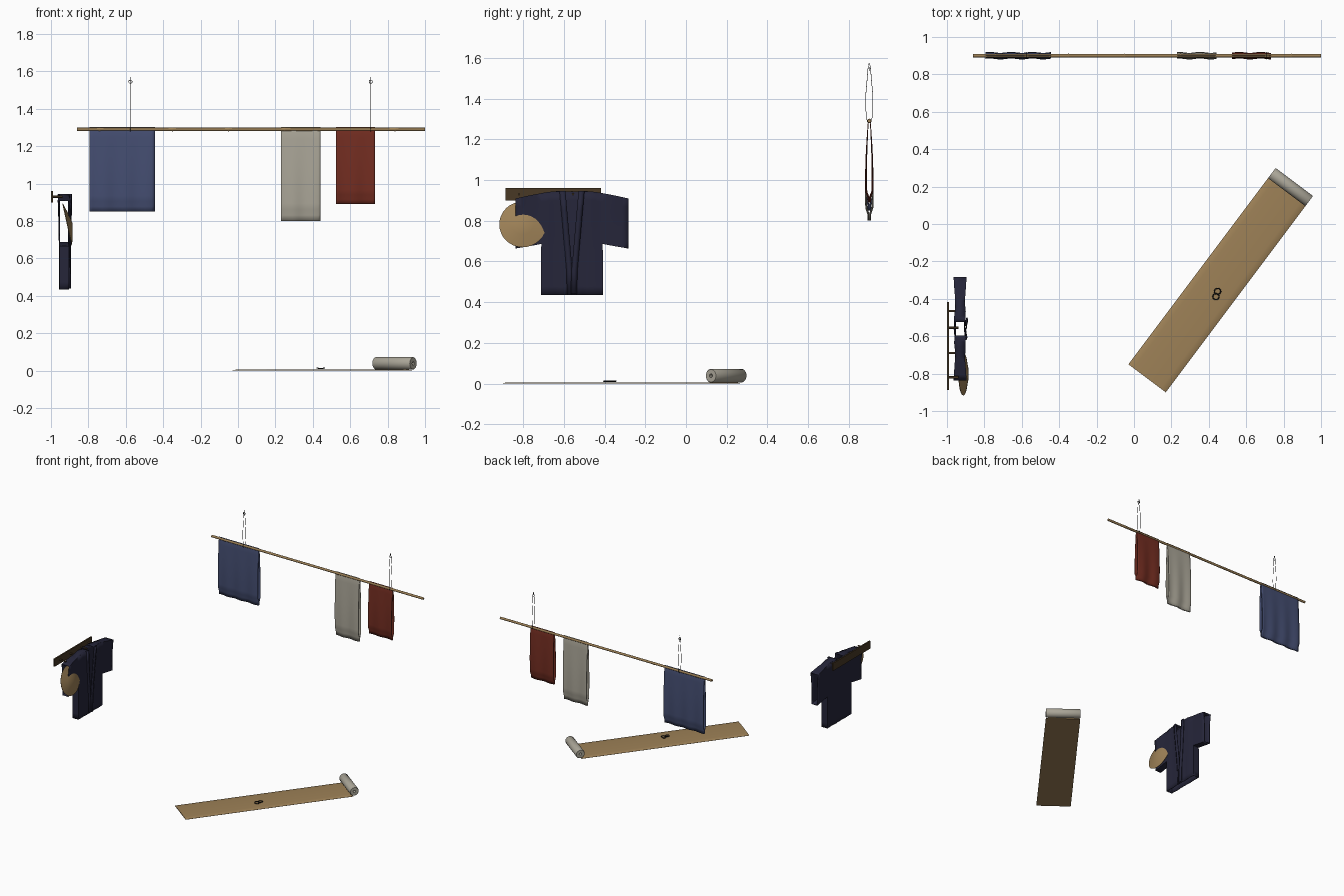
import bpy, bmesh, math
from mathutils import Vector

if "Cube" in bpy.data.objects:
    bpy.data.objects.remove(bpy.data.objects["Cube"])


def material(name, rgb):
    m = bpy.data.materials.new(name)
    m.diffuse_color = (*rgb, 1)
    m.use_nodes = True
    m.node_tree.nodes["Principled BSDF"].inputs["Base Color"].default_value = m.diffuse_color
    return m


TAN = material("straw_tan", (0.34, 0.22, 0.095))
BROWN = material("dark_wood", (0.065, 0.04, 0.018))
GREY = material("undyed_linen", (0.40, 0.376, 0.31))
BLUE = material("indigo_cloth", (0.058, 0.075, 0.165))
RED = material("madder_red", (0.17, 0.026, 0.015))
NAVY = material("deep_navy", (0.019, 0.019, 0.042))
BLACK = material("black_cord", (0.008, 0.008, 0.008))


def from_bm(name, bm, mat, smooth=True, solid=0):
    bmesh.ops.remove_doubles(bm, verts=bm.verts, dist=0.0003)
    bmesh.ops.recalc_face_normals(bm, faces=bm.faces)
    me = bpy.data.meshes.new(name)
    bm.to_mesh(me)
    bm.free()
    me.materials.append(mat)
    ob = bpy.data.objects.new(name, me)
    bpy.context.collection.objects.link(ob)
    if solid:
        mod = ob.modifiers.new("thickness", "SOLIDIFY")
        mod.thickness = solid
        mod.offset = 0
    if smooth:
        bpy.ops.object.select_all(action="DESELECT")
        ob.select_set(True)
        bpy.context.view_layer.objects.active = ob
        bpy.ops.object.shade_smooth_by_angle(angle=math.radians(40))
    return ob


def sheet(bm, rows):
    """Quad sheet through rows of points."""
    grid = [[bm.verts.new(p) for p in r] for r in rows]
    for a, b in zip(grid, grid[1:]):
        for i in range(len(a) - 1):
            bm.faces.new((a[i], a[i + 1], b[i + 1], b[i]))


def lathe(name, profile, start, axis, mat, n=16):
    """Revolve (radius, distance) points round an axis."""
    q = Vector(axis).to_track_quat("Z", "Y")
    rows = [[Vector(start) + q @ Vector((r * math.cos(2 * math.pi * i / n),
             r * math.sin(2 * math.pi * i / n), h)) for i in range(n + 1)] for r, h in profile]
    bm = bmesh.new()
    sheet(bm, rows)
    return from_bm(name, bm, mat)


def box(name, lo, hi, mat):
    bm = bmesh.new()
    bmesh.ops.create_cube(bm, size=1)
    for v in bm.verts:
        v.co = [hi[i] if v.co[i] > 0 else lo[i] for i in range(3)]
    return from_bm(name, bm, mat, False)


def cord(name, pts, radius, mat):
    """Closed thin loop."""
    cu = bpy.data.curves.new(name, "CURVE")
    cu.dimensions = "3D"
    cu.bevel_depth = radius
    cu.bevel_resolution = 1
    sp = cu.splines.new("POLY")
    sp.points.add(len(pts) - 1)
    for p, c in zip(sp.points, pts):
        p.co = (*c, 1)
    sp.use_cyclic_u = True
    cu.materials.append(mat)
    ob = bpy.data.objects.new(name, cu)
    bpy.context.collection.objects.link(ob)


# bamboo rod with slight nodes
RY, RZ = 0.9, 1.29
prof = [(0, 0), (0.009, 0)]
for x in (0.12, 0.51, 0.81, 1.11, 1.70):
    prof += [(0.009, x - 0.006), (0.0108, x), (0.009, x + 0.006)]
prof += [(0.009, 1.86), (0, 1.86)]
lathe("bamboo_rod", prof, (-0.86, RY, RZ), (1, 0, 0), TAN)


# cloths folded over the rod
def cloth(name, x0, x1, bottom, mat, phase):
    top, rows, nx = 1.302, [], 20
    n = 16
    for k in range(-n, n + 1):
        t = abs(k) / n
        gap = (0.004 + 0.012 * math.sin(math.pi * min(t * 0.75, 0.9))) if t < 0.93 else 0.004
        side = 0 if k == 0 else math.copysign(1, k)
        row = []
        for i in range(nx + 1):
            x = x0 + (x1 - x0) * i / nx
            wave = 0.004 * t * math.sin(x * 55 + phase)
            row.append((x, RY + side * gap + wave, top - (top - bottom) * t))
        rows.append(row)
    bm = bmesh.new()
    sheet(bm, rows)
    from_bm(name, bm, mat, True, 0.003)


cloth("blue_cloth", -0.795, -0.445, 0.85, BLUE, 0)
cloth("linen_cloth", 0.23, 0.44, 0.80, GREY, 1)
cloth("red_cloth", 0.525, 0.732, 0.89, RED, 2)

# hanging cords with a small knot ring
for tag, x in (("left", -0.575), ("right", 0.71)):
    half = [(0.004, 1.275), (0.013, 1.30), (0.018, 1.36), (0.017, 1.42),
            (0.011, 1.49), (0.006, 1.55), (0.002, 1.57)]
    pts = [(x, RY + y, z) for y, z in half] + [(x, RY - y, z) for y, z in reversed(half)]
    cord(tag + "_hanging_cord", pts, 0.0015, BLACK)
    cord(tag + "_cord_ring", [(x + 0.009 * math.cos(a * math.pi / 6), RY,
         1.545 + 0.009 * math.sin(a * math.pi / 6)) for a in range(12)], 0.0018, BLACK)

# long mat on the floor
along, across = Vector((0.6, 0.8, 0)), Vector((0.8, -0.6, 0))
start = Vector((0.07, -0.825, 0))
section = [(-0.125, 0.001), (-0.122, 0.003), (-0.09, 0.006), (0.09, 0.006), (0.122, 0.003), (0.125, 0.001)]
bm = bmesh.new()
loop = section + [(0.125, 0), (-0.125, 0), section[0]]
sheet(bm, [[start + along * d + across * w + Vector((0, 0, z)) for w, z in loop]
           for d in (0, 0.4, 0.8, 1.27)])
bmesh.ops.remove_doubles(bm, verts=bm.verts, dist=0.0003)
bmesh.ops.holes_fill(bm, edges=bm.edges)
from_bm("floor_mat", bm, TAN)

# rolled cloth at the end of the mat
centre = start + along * 1.278 + Vector((0, 0, 0.039))
lathe("cloth_roll", [(0.009, 0.01), (0.009, 0), (0.031, 0), (0.034, 0.004), (0.034, 0.246),
      (0.031, 0.25), (0.009, 0.25), (0.009, 0.24), (0.009, 0.01)],
      centre - across * 0.125, across, GREY, 24)

# two cord rings lying on the mat
for tag, cx, cy, tilt in (("upper", 0.447, -0.36, 0.1), ("lower", 0.438, -0.388, -0.1)):
    cord(tag + "_mat_ring", [(cx + 0.017 * math.cos(a * math.pi / 8), cy + 0.016 * math.sin(a * math.pi / 8),
         0.012 + tilt * 0.017 * math.cos(a * math.pi / 8)) for a in range(16)], 0.003, BLACK)

# peg board
box("peg_board", (-1.0, -0.887, 0.90), (-0.989, -0.418, 0.96), BROWN)
for i, y in enumerate((-0.82, -0.69, -0.555, -0.465)):
    lathe("peg_%d" % i, [(0, 0), (0.006, 0), (0.006, 0.055), (0, 0.055)], (-0.992, y, 0.93), (1, 0, 0), BROWN, 10)

# straw hat, leaning behind the sleeve
lathe("straw_hat", [(0, 0.028), (0.055, 0.017), (0.115, 0), (0.113, -0.003), (0.055, 0.013), (0, 0.024)],
      (-0.912, -0.802, 0.782), (1, 0, 0.22), TAN, 32)

# robe: front and back panels, open sleeve ends and hem
CY, CX = -0.56, -0.93
BODY, ARM = 0.15, 0.277


def top_z(a):
    return 0.943 - 0.035 * max(0, (a - 0.08) / (ARM - 0.08)) ** 1.3


def low_z(a):
    return 0.687 - 0.022 * max(0, (a - BODY) / (ARM - BODY))


def depth(a, z):
    s = max(0, (a - BODY) / (ARM - BODY))
    lift = max(0, (z - 0.69) / 0.25)
    return 0.024 + 0.008 * (1 - min(a / BODY, 1)) * lift + 0.013 * s * lift - 0.006 * math.sin(math.pi * lift) * s


def robe_pt(side, a, z, face):
    fold = 0.003 * math.sin(a * 70 + side) * max(0, 1 - a / 0.2) * min(1, a / 0.03)
    return (CX + face * depth(a, z) + fold, CY + side * a, z)


bm = bmesh.new()
N = 6
for side in (-1, 1):
    for face in (-1, 1):
        # upper part over body and sleeve, then skirt
        for cols, lower in (([BODY * i / N for i in range(N + 1)], False),
                            ([BODY + (ARM - BODY) * i / 4 for i in range(5)], False),
                            ([BODY * i / N for i in range(N + 1)], True)):
            rows = []
            for j in range(N + 1):
                row = []
                for a in cols:
                    lo, hi = (0.435, low_z(a)) if lower else (low_z(a), top_z(a))
                    z = lo + (hi - lo) * j / N
                    g = 0.036 * max(0, (z - 0.53) / 0.41) if face > 0 else 0
                    if a < BODY:
                        a = g + (BODY - g) * a / BODY
                    row.append(robe_pt(side, a, z, face))
                rows.append(row)
            sheet(bm, rows)
    # shoulder seam, underarm seam and body side
    shoulder = [0.036 + (BODY - 0.036) * i / N for i in range(1 + N)]
    sleeve = [BODY + (ARM - BODY) * i / 4 for i in range(5)]
    flank = [(BODY, 0.435 + (low_z(BODY) - 0.435) * j / N) for j in range(N + 1)]
    for path in ([(a, top_z(a)) for a in shoulder], [(a, top_z(a)) for a in sleeve],
                 [(a, low_z(a)) for a in sleeve], flank):
        sheet(bm, [[robe_pt(side, a, z, f) for a, z in path] for f in (-1, 1)])
from_bm("robe", bm, NAVY, True, 0.004)

# robe collar bands
for tag, side in (("left", -1), ("right", 1)):
    rows = []
    for z in (0.945, 0.85, 0.75, 0.65, 0.55, 0.44):
        g = 0.036 * max(0, (z - 0.53) / 0.41)
        x = CX + depth(g, z) + 0.006 + 0.002 * side
        rows.append([(x, CY + side * (g - 0.004), z), (x + 0.003, CY + side * (g + 0.01), z),
                     (x - 0.002, CY + side * (g + 0.024), z)])
    bm = bmesh.new()
    sheet(bm, rows)
    from_bm(tag + "_collar_band", bm, NAVY, True, 0.005)
